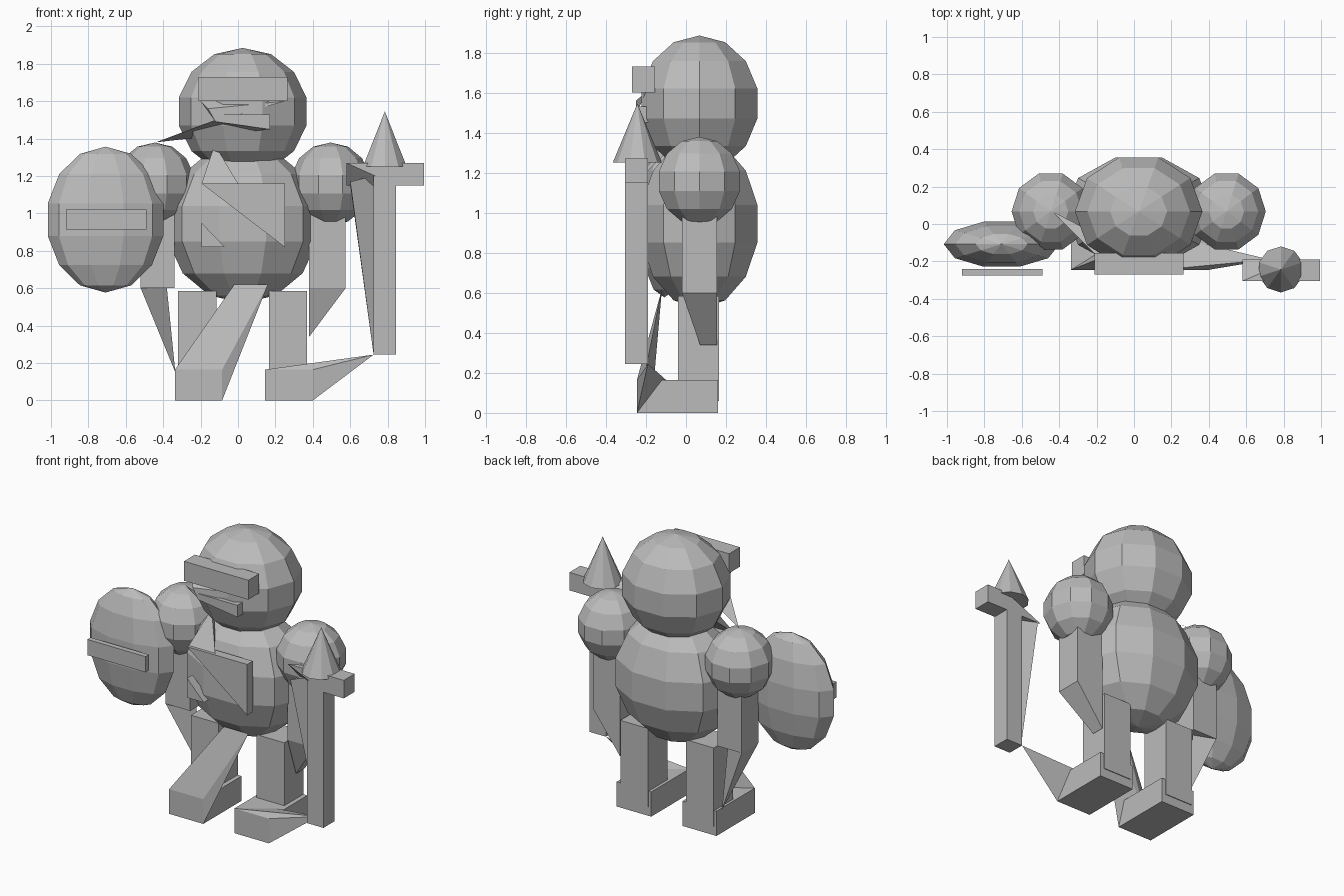
import bpy
import bmesh
from math import cos, sin, pi
from itertools import product

default_cube = bpy.data.objects.get("Cube")
if default_cube:
    bpy.data.objects.remove(default_cube, do_unlink=True)

# Single plain stone colour
stone_grey = bpy.data.materials.new("stone_grey")
stone_grey.use_nodes = True
stone_colour = (0.5, 0.5, 0.5, 1)
stone_grey.diffuse_color = stone_colour
stone_grey.node_tree.nodes["Principled BSDF"].inputs["Base Color"].default_value = stone_colour


def finish_part(name, mesh_builder):
    """Turn a bmesh into a flat shaded object."""
    bmesh.ops.recalc_face_normals(mesh_builder, faces=mesh_builder.faces)
    mesh = bpy.data.meshes.new(name)
    mesh_builder.to_mesh(mesh)
    mesh_builder.free()
    mesh.materials.append(stone_grey)
    part = bpy.data.objects.new(name, mesh)
    bpy.context.collection.objects.link(part)
    return part


def add_hull(name, points):
    """Solid wrapped tightly around a few corner points."""
    mesh_builder = bmesh.new()
    for point in points:
        mesh_builder.verts.new(point)
    hull = bmesh.ops.convex_hull(mesh_builder, input=mesh_builder.verts)
    unused = {item for item in hull["geom_interior"] if isinstance(item, bmesh.types.BMVert)}
    bmesh.ops.delete(mesh_builder, geom=list(unused), context="VERTS")
    bmesh.ops.dissolve_limit(mesh_builder, angle_limit=0.01,
                             verts=mesh_builder.verts, edges=mesh_builder.edges)
    return finish_part(name, mesh_builder)


def box_corners(x_range, y_range, z_range):
    return list(product(x_range, y_range, z_range))


def add_box(name, x_range, y_range, z_range):
    return add_hull(name, box_corners(x_range, y_range, z_range))


def add_plate(name, outline, y_range):
    """Upright plate from an outline seen from the front."""
    return add_hull(name, [(x, y, z) for x, z in outline for y in y_range])


def add_ball(name, centre, radii):
    """Faceted ellipsoid with ten sides and seven bands."""
    sides, bands = 10, 7
    mesh_builder = bmesh.new()
    bmesh.ops.create_uvsphere(mesh_builder, u_segments=sides, v_segments=bands, radius=1)
    # Turn so that one meridian faces the front
    for vert in mesh_builder.verts:
        x, y, z = vert.co
        turn = pi / sides
        turned = (x * cos(turn) - y * sin(turn), x * sin(turn) + y * cos(turn), z)
        vert.co = [c + r * t for c, r, t in zip(centre, radii, turned)]
    return finish_part(name, mesh_builder)


# Head, body and shoulders
middle_x, middle_y = 0.025, 0.067
add_ball("head", (middle_x, middle_y, 1.545), (0.35, 0.312, 0.34))
add_ball("body", (middle_x, middle_y, 0.945), (0.41, 0.312, 0.425))
for side_name, side in (("left", 1), ("right", -1)):
    shoulder_x = middle_x + side * 0.47
    add_ball(side_name + "_shoulder", (shoulder_x, middle_y, 1.157), (0.215, 0.218, 0.222))

# Face: visor with a torn lower edge, mouth bar and long side spike
add_box("visor", (-0.21, 0.265), (-0.27, -0.155), (1.6, 1.73))
add_hull("visor_shard", [(-0.2, -0.2, 1.6), (0.25, -0.2, 1.6),
                         (-0.16, -0.25, 1.56), (-0.12, -0.25, 1.49)])
add_plate("mouth", [(-0.12, 1.49), (-0.12, 1.53), (0.17, 1.53), (0.17, 1.45)], (-0.25, -0.19))
add_hull("mouth_spike", [(-0.44, 0.07, 1.38), (-0.17, -0.2, 1.48),
                         (-0.12, -0.25, 1.5), (0.17, -0.25, 1.45)])

# Broken chest emblem
emblem_depth = (-0.26, -0.2)
add_plate("emblem", [(-0.195, 1.16), (0.25, 1.16), (0.25, 0.82)], emblem_depth)
add_plate("emblem_lower_corner", [(-0.195, 0.95), (-0.195, 0.82), (-0.07, 0.82)], emblem_depth)
add_hull("emblem_spike", [(-0.195, -0.24, 1.16), (-0.125, -0.1, 1.37),
                          (0, -0.24, 1.16), (-0.1, -0.1, 1.3)])

# Arms with slanted, tapering ends
arm_depth = (-0.02, 0.155)
add_hull("left_arm", box_corners((0.38, 0.575), arm_depth, (0.6, 1.1))
         + [(0.38, 0.07, 0.34), (0.38, 0.155, 0.34)])
add_box("right_arm", (-0.52, -0.34), arm_depth, (0.6, 1.1))
add_hull("right_arm_spike", [(-0.52, -0.02, 0.6), (-0.52, 0.155, 0.6),
                             (-0.38, 0.1, 0.6), (-0.335, 0.1, 0.15)])

# Legs and feet
leg_depth, leg_height = (-0.04, 0.165), (0.06, 0.585)
foot_depth, foot_height = (-0.245, 0.16), (0, 0.165)
add_box("left_leg", (0.165, 0.37), leg_depth, leg_height)
add_box("right_leg", (-0.32, -0.115), leg_depth, leg_height)
add_box("left_foot", (0.145, 0.4), foot_depth, foot_height)
add_box("right_foot", (-0.337, -0.085), foot_depth, foot_height)

# Slanted beam from the right foot to the body, and spike from the left foot
add_hull("right_foot_beam", [(-0.337, -0.245, 0.165), (-0.085, -0.245, 0.165),
                             (-0.085, -0.245, 0), (-0.2, -0.16, 0.165),
                             (-0.02, -0.12, 0.62), (0.16, -0.12, 0.62)])
add_hull("left_foot_spike", [(0.145, -0.245, 0.165), (0.4, -0.245, 0.165),
                             (0.4, -0.245, 0), (0.35, -0.1, 0.165),
                             (0.725, -0.19, 0.245)])

# Shield and its front bar
add_ball("shield", (-0.708, -0.108, 0.967), (0.317, 0.13, 0.39))
add_box("shield_bar", (-0.92, -0.49), (-0.275, -0.24), (0.915, 1.02))

# Spear: shaft, splinter, crossguard and tip
spear_depth = (-0.305, -0.19)
add_box("spear_shaft", (0.725, 0.845), spear_depth, (0.245, 1.2))
add_hull("spear_splinter", [(0.6, -0.305, 1.17), (0.6, -0.19, 1.15),
                            (0.725, -0.25, 1.2), (0.725, -0.2, 0.245)])
add_hull("crossguard", box_corners((0.845, 0.995), spear_depth, (1.15, 1.27))
         + [(0.58, -0.305, 1.27), (0.58, -0.19, 1.15)])

tip_builder = bmesh.new()
bmesh.ops.create_cone(tip_builder, cap_ends=True, segments=10,
                      radius1=0.123, radius2=0, depth=0.295)
spear_tip = finish_part("spear_tip", tip_builder)
spear_tip.location = (0.785, -0.243, 1.3975)
